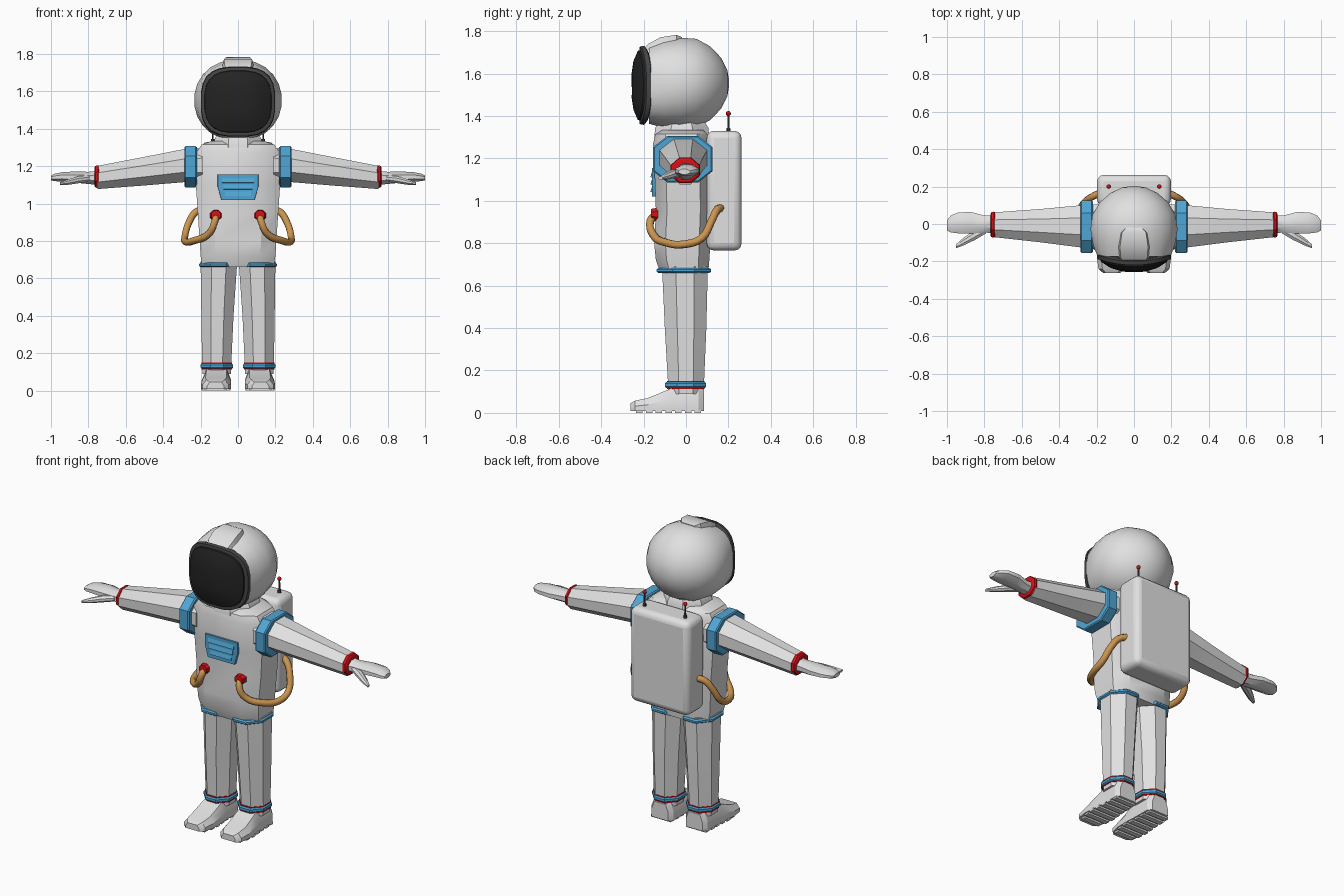
import bpy, bmesh, math
from mathutils import Vector

cube = bpy.data.objects.get("Cube")
if cube:
    bpy.data.objects.remove(cube, do_unlink=True)


def material(name, rgb):
    m = bpy.data.materials.new(name)
    m.use_nodes = True
    m.diffuse_color = (*rgb, 1)
    m.node_tree.nodes["Principled BSDF"].inputs["Base Color"].default_value = (*rgb, 1)
    return m


WHITE = material("suit_white", (0.75, 0.75, 0.75))
BLUE = material("trim_blue", (0.08, 0.38, 0.66))
RED = material("signal_red", (0.7, 0.005, 0.008))
TAN = material("hose_tan", (0.6, 0.3, 0.08))
BLACK = material("visor_black", (0.017, 0.017, 0.017))
GREY = material("rim_grey", (0.06, 0.06, 0.06))


def finish(name, bm, mat, mirror=False):
    bmesh.ops.recalc_face_normals(bm, faces=bm.faces)
    me = bpy.data.meshes.new(name)
    bm.to_mesh(me)
    bm.free()
    me.materials.append(mat)
    ob = bpy.data.objects.new(name, me)
    bpy.context.collection.objects.link(ob)
    if mirror:
        ob.modifiers.new("Mirror", "MIRROR").use_mirror_merge = False
    return ob


def loft(name, rings, mat, mirror=False):
    """Skin a list of equal-length point rings and cap both ends."""
    bm = bmesh.new()
    vs = [[bm.verts.new(p) for p in r] for r in rings]
    n = len(vs[0])
    for a, b in zip(vs, vs[1:]):
        for i in range(n):
            j = (i + 1) % n
            bm.faces.new((a[i], a[j], b[j], b[i]))
    bm.faces.new(vs[0])
    bm.faces.new(vs[-1])
    return finish(name, bm, mat, mirror)


def place(axis, pos, u, v):
    return {"x": (pos, u, v), "y": (u, pos, v), "z": (u, v, pos)}[axis]


def octa(axis, pos, u0, u1, v0, v1, f=0.3):
    """Rectangle with cut corners, across the given axis."""
    cu, cv = (u1 - u0) * f, (v1 - v0) * f
    pts = [(u0 + cu, v0), (u1 - cu, v0), (u1, v0 + cv), (u1, v1 - cv),
           (u1 - cu, v1), (u0 + cu, v1), (u0, v1 - cv), (u0, v0 + cv)]
    return [place(axis, pos, u, v) for u, v in pts]


def oval(y, a, b, cz, e=2.0, curve=0.0, n=24):
    """Superellipse ring across y; curve pulls its sides backward."""
    pts = []
    for i in range(n):
        t = 2 * math.pi * (i + 0.5) / n
        c, s = math.cos(t), math.sin(t)
        x = a * math.copysign(abs(c) ** (2 / e), c)
        z = cz + b * math.copysign(abs(s) ** (2 / e), s)
        pts.append((x, y + curve * (x / 0.2) ** 2, z))
    return pts


# Helmet shell, visor rim and dark visor
loft("helmet", [oval(y, a, b, z, e) for y, a, b, z, e in [
    (-0.175, 0.196, 0.182, 1.545, 2.7), (-0.11, 0.221, 0.206, 1.55, 2.3),
    (-0.03, 0.235, 0.219, 1.553, 2.1), (0.05, 0.224, 0.211, 1.555, 2),
    (0.115, 0.185, 0.175, 1.555, 2), (0.165, 0.128, 0.122, 1.555, 2),
    (0.195, 0.065, 0.063, 1.555, 2), (0.202, 0.02, 0.02, 1.555, 2)]], WHITE)
loft("visor_rim", [oval(y, a, b, 1.545, 2.9, 0.035) for y, a, b in [
    (-0.19, 0.19, 0.175), (-0.2, 0.2, 0.188), (-0.22, 0.197, 0.184), (-0.222, 0.182, 0.17)]], GREY)
loft("visor", [oval(y, a, b, 1.545, 2.9, c) for y, a, b, c in [
    (-0.21, 0.182, 0.17, 0.035), (-0.229, 0.178, 0.164, 0.035),
    (-0.249, 0.125, 0.115, 0.035), (-0.257, 0.06, 0.055, 0.03)]], BLACK)

# Raised plate on the crown of the helmet
loft("helmet_crest", [[(-w, y, z - 0.05), (-w * 0.85, y, z), (w * 0.85, y, z), (w, y, z - 0.05)]
                      for y, z, w in [(-0.02, 1.773, 0.05), (-0.045, 1.783, 0.075),
                                      (-0.12, 1.772, 0.088), (-0.175, 1.742, 0.085),
                                      (-0.205, 1.715, 0.07)]], WHITE)

# Torso and neck collar
loft("torso", [octa("z", z, -h, h, y0, y1, 0.2) for z, h, y0, y1 in [
    (0.66, 0.19, -0.12, 0.105), (0.72, 0.2, -0.142, 0.11), (0.8, 0.205, -0.15, 0.115),
    (0.95, 0.215, -0.142, 0.12), (1.1, 0.225, -0.147, 0.12), (1.27, 0.225, -0.155, 0.115),
    (1.315, 0.195, -0.145, 0.1), (1.335, 0.14, -0.11, 0.08)]], WHITE)
loft("neck_collar", [octa("z", z, -h, h, -h - 0.02, h - 0.02) for z, h in [
    (1.3, 0.13), (1.345, 0.125), (1.37, 0.11)]], WHITE)

# Chest panel with raised slats
loft("chest_panel", [[(-t, y, 1.155), (t, y, 1.155), (t, y, 1.09), (b, y, 1.02), (-b, y, 1.02), (-t, y, 1.09)]
                     for y, t, b in [(-0.13, 0.11, 0.09), (-0.161, 0.108, 0.088)]], BLUE)
for i, z in enumerate((1.04, 1.075, 1.11)):
    w = 0.07 + i * 0.008
    loft(f"chest_slat_{i + 1}", [[(s, -0.155, z), (s, -0.168, z + 0.002), (s, -0.161, z + 0.026),
                                  (s, -0.155, z + 0.026)] for s in (-w, w)], BLUE)

# Arms, shoulder bands and wrist rings
loft("arms", [octa("x", x, y0, y1, z0, z1) for x, y0, y1, z0, z1 in [
    (0.19, -0.13, 0.105, 1.11, 1.3), (0.285, -0.125, 0.1, 1.115, 1.292),
    (0.5, -0.098, 0.08, 1.097, 1.25), (0.75, -0.07, 0.062, 1.078, 1.202)]], WHITE, True)
loft("shoulder_bands", [octa("x", x, -0.155 + d, 0.125 - d, 1.087 + d, 1.307 - d, 0.24)
                        for x, d in [(0.22, 0.006), (0.227, 0), (0.28, 0), (0.286, 0.006)]], BLUE, True)
loft("wrist_rings", [octa("x", x, -0.073 + d, 0.066 - d, 1.083 + d, 1.205 - d)
                     for x, d in [(0.743, 0.004), (0.748, 0), (0.762, 0.003), (0.768, 0.012)]], RED, True)

# Mitten hands with separate thumbs
loft("hands", [octa("x", x, y0, y1, z0, z1) for x, y0, y1, z0, z1 in [
    (0.75, -0.05, 0.045, 1.1, 1.175), (0.8, -0.045, 0.045, 1.105, 1.17),
    (0.87, -0.052, 0.064, 1.112, 1.172), (0.94, -0.05, 0.062, 1.118, 1.168),
    (0.98, -0.045, 0.045, 1.12, 1.16), (1.0, -0.035, 0.02, 1.125, 1.15)]], WHITE, True)
loft("thumbs", [octa("x", x, y - r, y + r, z - r * 0.7, z + r * 0.7) for x, y, z, r in [
    (0.79, -0.025, 1.135, 0.024), (0.85, -0.058, 1.128, 0.027),
    (0.91, -0.093, 1.115, 0.021), (0.953, -0.12, 1.107, 0.01)]], WHITE, True)

# Legs, hip bands and ankle bands
loft("legs", [octa("z", z, x0, x1, y0, y1) for z, x0, x1, y0, y1 in [
    (0.09, 0.037, 0.19, -0.083, 0.083), (0.14, 0.036, 0.192, -0.085, 0.085),
    (0.4, 0.024, 0.196, -0.1, 0.096), (0.69, 0.004, 0.2, -0.113, 0.103)]], WHITE, True)
loft("hip_bands", [octa("z", z, 0.001, 0.208 - d, -0.138 + d, 0.118 - d)
                   for z, d in [(0.66, 0.008), (0.666, 0), (0.677, 0), (0.684, 0.008)]], BLUE, True)
loft("ankle_bands", [octa("z", z, 0.026 + d, 0.2 - d, -0.1 + d, 0.095 - d)
                     for z, d in [(0.118, 0.006), (0.124, 0), (0.138, 0), (0.145, 0.006)]], BLUE, True)
loft("ankle_seals", [octa("z", z, 0.033, 0.194, -0.09, 0.088) for z in (0.112, 0.15)], RED, True)

# Boots with ribbed soles
loft("boots", [[(c - h, y, 0.01), (c - h, y, t * 0.55), (c - h * 0.7, y, t),
                (c + h * 0.7, y, t), (c + h, y, t * 0.55), (c + h, y, 0.01)]
               for y, c, h, t in [(0.085, 0.114, 0.055, 0.105), (0.06, 0.114, 0.072, 0.12),
                                  (-0.06, 0.114, 0.074, 0.12), (-0.1, 0.115, 0.078, 0.103),
                                  (-0.18, 0.118, 0.08, 0.07), (-0.24, 0.12, 0.07, 0.058),
                                  (-0.262, 0.12, 0.045, 0.045)]], WHITE, True)
for i in range(7):
    y, h = -0.235 + i * 0.046, (0.06, 0.074, 0.078, 0.074, 0.07, 0.07, 0.066)[i]
    loft(f"sole_ribs_{i + 1}", [[(0.118 - h, y, z), (0.118 + h, y, z), (0.118 + h, y + 0.03, z),
                                 (0.118 - h, y + 0.03, z)] for z in (0, 0.014)], WHITE, True)

# Backpack
bm = bmesh.new()
bmesh.ops.create_cube(bm, size=1)
for v in bm.verts:
    v.co = Vector((v.co.x * 0.395, 0.18 + v.co.y * 0.165, 1.048 + v.co.z * 0.565))
pack = finish("backpack", bm, WHITE)
bev = pack.modifiers.new("Bevel", "BEVEL")
bev.width, bev.segments = 0.035, 3


def rod(name, loc, r1, r2, depth, mat, axis="z"):
    """Mirrored pair of short eight-sided rods."""
    rings = []
    for k, r in ((-0.5, r1), (0.5, r2)):
        ring = []
        for i in range(8):
            t = math.pi * (i + 0.5) / 4
            u, v = r * math.cos(t), r * math.sin(t)
            ring.append(Vector(loc) + Vector(place(axis, k * depth, u, v)))
        rings.append(ring)
    return loft(name, rings, mat, True)


# Antennas on the backpack
rod("antenna_bases", (0.135, 0.2, 1.335), 0.012, 0.009, 0.02, GREY)
rod("antenna_stalks", (0.135, 0.2, 1.365), 0.006, 0.005, 0.08, GREY)
bm = bmesh.new()
bmesh.ops.create_uvsphere(bm, u_segments=10, v_segments=6, radius=0.012)
bmesh.ops.translate(bm, verts=bm.verts, vec=(0.135, 0.2, 1.412))
finish("antenna_tips", bm, RED, True)

# Hose connectors on the belly
rod("hose_connectors", (0.118, -0.148, 0.937), 0.027, 0.034, 0.034, RED, "y")

# Air hoses looping from belly to backpack
PATH = [(0.118, -0.14, 0.935), (0.124, -0.168, 0.905), (0.155, -0.155, 0.84),
        (0.235, -0.09, 0.802), (0.278, -0.01, 0.795), (0.284, 0.075, 0.825),
        (0.262, 0.118, 0.9), (0.225, 0.145, 0.955), (0.185, 0.165, 0.968)]
for side, s in (("left", 1), ("right", -1)):
    cu = bpy.data.curves.new(side + "_hose", "CURVE")
    cu.dimensions = "3D"
    cu.bevel_depth, cu.bevel_resolution, cu.resolution_u = 0.019, 2, 4
    cu.use_fill_caps = True
    sp = cu.splines.new("BEZIER")
    sp.bezier_points.add(len(PATH) - 1)
    for bp, (x, y, z) in zip(sp.bezier_points, PATH):
        bp.co = (x * s, y, z)
        bp.handle_left_type = bp.handle_right_type = "AUTO"
    cu.materials.append(TAN)
    bpy.context.collection.objects.link(bpy.data.objects.new(side + "_hose", cu))

# Smooth shading with crisp panel edges
bpy.ops.object.select_all(action="DESELECT")
for ob in bpy.context.collection.objects:
    if ob.type == "MESH":
        ob.select_set(True)
        bpy.context.view_layer.objects.active = ob
bpy.ops.object.shade_smooth_by_angle(angle=math.radians(32))
